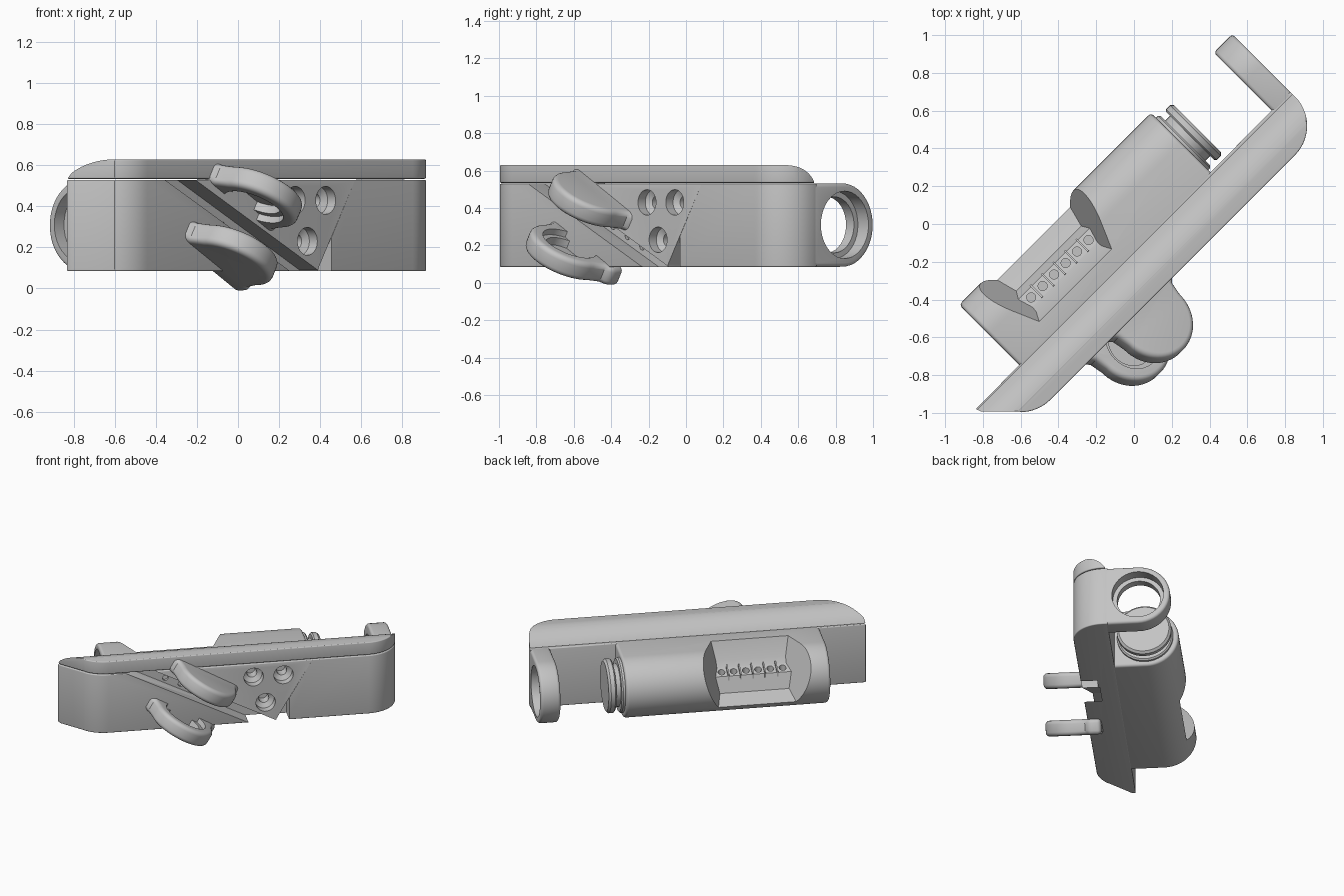
import bpy, bmesh, math
from mathutils import Matrix, Vector

if "Cube" in bpy.data.objects:
    bpy.data.objects.remove(bpy.data.objects["Cube"])

grey = bpy.data.materials.new("plain grey")
grey.use_nodes = True
grey.diffuse_color = (0.55, 0.55, 0.55, 1)
grey.node_tree.nodes["Principled BSDF"].inputs["Base Color"].default_value = (0.55, 0.55, 0.55, 1)
parts = []
# Parts are built along x (length), y (depth) and z, then turned 45 degrees
PLACE = {"x": lambda p, t: (t, p[0], p[1]),
         "y": lambda p, t: (p[0], t, p[1]),
         "z": lambda p, t: (p[0], p[1], t)}


def add_mesh(name, bm, part=True):
    bmesh.ops.recalc_face_normals(bm, faces=bm.faces)
    mesh = bpy.data.meshes.new(name)
    bm.to_mesh(mesh)
    bm.free()
    ob = bpy.data.objects.new(name, mesh)
    bpy.context.collection.objects.link(ob)
    mesh.materials.append(grey)
    if part:
        parts.append(ob)
    else:
        ob.hide_render = True
    return ob


def loft(name, loops, part=True):
    """Closed solid through matching loops of points."""
    bm = bmesh.new()
    rings = [[bm.verts.new(p) for p in loop] for loop in loops]
    n = len(rings[0])
    for a, b in zip(rings, rings[1:]):
        for i in range(n):
            bm.faces.new((a[i], a[(i + 1) % n], b[(i + 1) % n], b[i]))
    bm.faces.new(rings[0])
    bm.faces.new(rings[-1])
    return add_mesh(name, bm, part)


def prism(name, pts, axis, a, b, part=True):
    return loft(name, [[PLACE[axis](p, t) for p in pts] for t in (a, b)], part)


def arc(cx, cy, r, start, end, n=24):
    angles = [math.radians(start + (end - start) * i / n) for i in range(n + 1)]
    return [(cx + r * math.cos(a), cy + r * math.sin(a)) for a in angles]


def turned(name, centre, axis, profile, part=True):
    """Round solid from (position, radius) pairs."""
    return loft(name, [[PLACE[axis](p, t) for p in arc(*centre, r, 0, 360, 40)[:-1]]
                       for t, r in profile], part)


def apply(ob, kind, **settings):
    mod = ob.modifiers.new(kind, kind)
    for key, value in settings.items():
        setattr(mod, key, value)
    bpy.context.view_layer.objects.active = ob
    bpy.ops.object.modifier_apply(modifier=mod.name)


def bevel(ob, width, segments=4):
    apply(ob, "BEVEL", width=width, segments=segments, limit_method="ANGLE",
          angle_limit=math.radians(40))


def cut(ob, cutter):
    apply(ob, "BOOLEAN", object=cutter, operation="DIFFERENCE", solver="EXACT")
    bpy.data.objects.remove(cutter)


# Long rail: slanted left end, rounded right corner
plan = ([(-1.285, -0.10), (-1.275, -0.13), (-1.13, -0.275)]
        + arc(-0.97, -0.12, 0.225, 225, 270, 8)
        + arc(0.86, -0.125, 0.22, 270, 360, 14) + [(1.08, -0.09)])
rail = prism("rail_body", plan, "z", 0.085, 0.53)
bevel(rail, 0.02)

# Sloping groove between the ears, and wedge gap beside the screw panel
cut(rail, prism("groove", [(-0.85, 0.53), (0.014, 0.085), (0.02, 0.05), (0.205, 0.05),
                           (0.205, 0.09), (-0.64, 0.53)], "y", -0.5, -0.22, False))
cut(rail, prism("gap", [(0.46, 0.525), (0.30, 0.25), (0.30, 0.05), (0.20, 0.05), (0.21, 0.10)],
                "y", -0.5, -0.23, False))
# Stepped screw holes and small pin holes
for centre in ((0.26, 0.43), (0.05, 0.43), (0.134, 0.23)):
    cut(rail, turned("screw_hole", centre, "y", [(-0.5, 0.068), (-0.29, 0.068),
                                               (-0.27, 0.035), (-0.2, 0.035)], False))
for i in range(5):
    centre = (-0.55 + 0.11 * i, 0.415 - 0.055 * i)
    cut(rail, turned("pin_hole", centre, "y", [(-0.3, 0.02), (-0.16, 0.02)], False))

# Cap on the rail with a broad round along its inner edge
cap = prism("rail_cap", plan, "z", 0.535, 0.63)
bevel(cap, 0.025)
cut(cap, prism("cap_round", arc(-0.28, 0.425, 0.205, 90, 30, 14) + [(0, 0.53), (0, 0.8), (-0.28, 0.8)],
               "x", -2, 2, False))

# End arm with a stepped eyelet
arm = prism("end_arm", [(-0.12, 0.085)] + arc(0.12, 0.309, 0.223, -90, 90) + [(-0.12, 0.53)],
            "x", 0.94, 1.08)
bevel(arm, 0.02)
cut(arm, turned("eyelet", (0.12, 0.31), "x", [(0.9, 0.15), (1.0, 0.15), (1.0, 0.18), (1.2, 0.18)], False))

# Barrel with a round back and an open bore in its left end
barrel = prism("barrel", [(-0.2, 0.086)] + arc(0.13, 0.308, 0.222, -90, 90, 32) + [(-0.2, 0.53)],
               "x", -0.957, 0.48)
bevel(barrel, 0.02)
cut(barrel, turned("bore", (0.13, 0.31), "x", [(-1.2, 0.18), (-0.89, 0.18),
                                              (-0.89, 0.15), (-0.82, 0.15)], False))

# Flared window in the barrel
window = [(-0.01, 0.53), (0.04, 0.40), (0.07, 0.36), (0.15, 0.33), (0.19, 0.22),
          (0.30, 0.17), (0.5, 0.1), (0.5, 0.7), (-0.01, 0.7)]


def window_end(base, side):
    return [(base + side * 0.57 * ((y + 0.01) * 0.76 + (z - 0.53) * 0.65), y, z) for y, z in window]


cut(barrel, loft("window", [window_end(-0.72, -1), window_end(-0.177, 1)], False))
for i in range(6):
    x = -0.66 + 0.086 * i
    cut(barrel, turned("key_hole", (x, 0.11), "z", [(0.24, 0.024), (0.5, 0.024)], False))
    if i:
        prism("window_rib", [(0.06, 0.3), (0.16, 0.3), (0.16, 0.345), (0.07, 0.38)],
              "x", x - 0.048, x - 0.038)

# Grooved plug at the barrel's right end
turned("barrel_plug", (0.12, 0.31), "x",
       [(0.45, 0.195), (0.495, 0.195), (0.505, 0.185), (0.505, 0.15), (0.54, 0.15),
        (0.54, 0.18), (0.55, 0.19), (0.58, 0.19), (0.595, 0.175)])

# Pair of tilted ears with blind holes facing each other
outline = ([(-0.27, -0.25), (-0.27, -0.335), (-0.235, -0.365)]
           + arc(0, -0.435, 0.22, 180, 360, 32) + [(0.235, -0.365), (0.27, -0.335), (0.27, -0.25)])
for name, side, x, z in (("upper_ear", 1, -0.30, 0.445), ("lower_ear", -1, -0.47, 0.163)):
    ear = prism(name, outline, "z", -0.055, 0.055)
    bevel(ear, 0.028)
    cut(ear, turned("ear_hole", (0, -0.435), "z", [(-0.1 * side, 0.155), (-0.02 * side, 0.155),
                                                  (-0.02 * side, 0.125), (0.025 * side, 0.125)], False))
    ear.data.transform(Matrix.Translation((x, 0, z)) @ Matrix.Rotation(math.radians(30), 4, "Y"))

# Turn everything onto the diagonal and smooth the rounded faces
bpy.ops.object.select_all(action="DESELECT")
for ob in parts:
    ob.data.transform(Matrix.Rotation(math.radians(45), 4, "Z"))
    ob.select_set(True)
bpy.context.view_layer.objects.active = parts[0]
bpy.ops.object.shade_smooth_by_angle(angle=math.radians(30))
